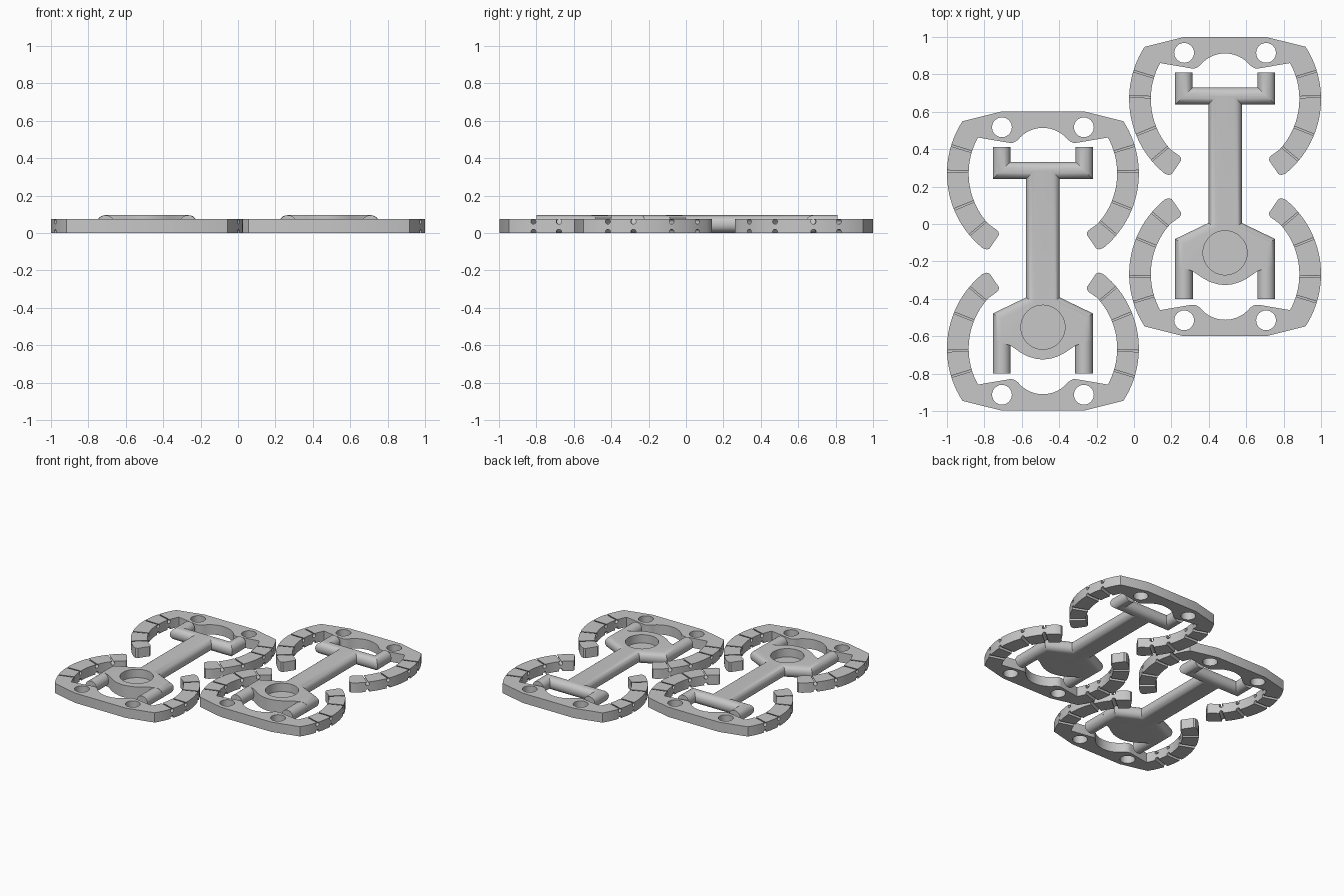
import bpy, bmesh
from math import sin, cos, radians
from mathutils import Matrix

if "Cube" in bpy.data.objects:
    bpy.data.objects.remove(bpy.data.objects["Cube"])

CLAW_H, BAR_H = 0.076, 0.095
ARC_Y = 0.468          # centre of the curved claw arms

GREY = (0.57, 0.57, 0.57, 1)
grey = bpy.data.materials.new("matte grey")
grey.use_nodes = True
grey.diffuse_color = GREY
grey.node_tree.nodes["Principled BSDF"].inputs["Base Color"].default_value = GREY


def arc(cy, r, a0, a1, n):
    return [(r * cos(radians(a0 + (a1 - a0) * i / n)),
             cy + r * sin(radians(a0 + (a1 - a0) * i / n))) for i in range(n + 1)]


def mirrored(half):
    """Close a right-hand outline with its reflection across x = 0."""
    return half + [(-x, y) for x, y in reversed(half) if x > 1e-4]


def prism(bm, outline, z0, z1, matrix=Matrix()):
    """Closed prism with outward faces, whatever the outline's direction."""
    pairs = list(zip(outline, outline[1:] + outline[:1]))
    area = sum(a[0] * b[1] - b[0] * a[1] for a, b in pairs)
    if area * matrix.determinant() < 0:
        outline = outline[::-1]
    low = [bm.verts.new((x, y, z0)) for x, y in outline]
    top = [bm.verts.new((x, y, z1)) for x, y in outline]
    bm.faces.new(low[::-1])
    bm.faces.new(top)
    for i in range(len(low)):
        bm.faces.new((low[i - 1], low[i], top[i], top[i - 1]))
    bmesh.ops.transform(bm, matrix=matrix, verts=low + top)


def make(name, bm):
    bm.normal_update()
    mesh = bpy.data.meshes.new(name)
    bm.to_mesh(mesh)
    bm.free()
    mesh.materials.append(grey)
    ob = bpy.data.objects.new(name, mesh)
    bpy.context.collection.objects.link(ob)
    return ob


def cut(ob, cutter):
    mod = ob.modifiers.new("cut", 'BOOLEAN')
    mod.operation, mod.solver, mod.object = 'DIFFERENCE', 'EXACT', cutter
    bpy.context.view_layer.objects.active = ob
    bpy.ops.object.modifier_apply(modifier=mod.name)
    bpy.data.objects.remove(cutter)


def smooth(ob):
    bpy.ops.object.select_all(action='DESELECT')
    ob.select_set(True)
    bpy.context.view_layer.objects.active = ob
    bpy.ops.object.shade_smooth_by_angle(angle=radians(30))


# claw: straight back, two curved arms and a round bite in the middle
tip = [(0.30, 0.062), (0.285, 0.067), (0.235, 0.14), (0.237, 0.155), (0.245, 0.165)]
half = ([(0, 0.8), (0.219, 0.8)] + arc(ARC_Y, 0.513, 33, -51, 24) + tip
        + arc(ARC_Y, 0.397, -43, 29, 20) + [(0.18, 0.632), (0.162, 0.632), (0.148, 0.638)]
        + arc(0.54, 0.172, 39, 90, 10))
bm = bmesh.new()
prism(bm, mirrored(half), 0, CLAW_H)
claw = make("claw", bm)

# keyhole grooves across the arms, above and below, and the two pin holes
keyhole = [(0.004, 0.05)] + arc(0, 0.014, 72, -252, 14) + [(-0.004, 0.05)]
bm = bmesh.new()
for side in (1, -1):
    flip = Matrix.Scale(side, 4, (1, 0, 0))
    for angle in (17, 1.5, -22, -40):
        turn = (flip @ Matrix.Translation((0, ARC_Y, 0))
                @ Matrix.Rotation(radians(angle - 90), 4, 'Z'))
        for z, up in ((0.061, 1), (0.006, -1)):
            place = turn @ Matrix.Translation((0, 0.46, z)) @ Matrix.Rotation(radians(90 * up), 4, 'X')
            prism(bm, keyhole, -0.1, 0.1, place)
    prism(bm, arc(0, 0.053, 0, 345, 23), -0.05, 0.15,
          flip @ Matrix.Translation((0.219, 0.715, 0)))
cut(claw, make("claw_cutter", bm))
smooth(claw)

# bar: forked head, stem and round-bellied body
half = [(0, 0.53), (0.174, 0.53), (0.174, 0.61), (0.268, 0.61), (0.268, 0.438), (0.09, 0.438),
        (0.09, -0.195), (0.267, -0.28), (0.267, -0.42), (0.174, -0.452),
        (0.115, -0.492), (0.08, -0.51), (0.04, -0.522), (0, -0.527)]
bm = bmesh.new()
prism(bm, mirrored(half), 0, BAR_H)


def rounded(edge):
    a, b = (v.co for v in edge.verts)
    square_end = abs(a.y - b.y) < 1e-4 and a.y > 0.57
    belly = (a.y + b.y) / 2 < -0.42
    return abs(a.z - b.z) < 1e-4 and not square_end and not belly


bmesh.ops.bevel(bm, geom=[e for e in bm.edges if rounded(e)], offset=0.044,
                segments=6, profile=0.5, affect='EDGES', clamp_overlap=False)
bar = make("bar", bm)
# round socket sunk into the body
bm = bmesh.new()
prism(bm, arc(-0.354, 0.118, 0, 352.5, 47), 0.03, 0.2)
cut(bar, make("socket_cutter", bm))
smooth(bar)

# round leg below the body
bm = bmesh.new()
prism(bm, arc(0, BAR_H / 2, 0, 345, 23), 0, 0.2,
      Matrix.Translation((0, -0.402, BAR_H / 2)) @ Matrix.Rotation(radians(90), 4, 'X'))
leg = make("leg", bm)
smooth(leg)


def copy(ob, name, matrix):
    dup = bpy.data.objects.new(name, ob.data)
    dup.matrix_world = matrix
    bpy.context.collection.objects.link(dup)


# two complete sets, each with a claw at both ends
for name, x, y in (("right", -0.487, -0.198), ("left", 0.487, 0.2)):
    spot = Matrix.Translation((x, y, 0))
    copy(bar, name + "_bar", spot)
    copy(claw, name + "_back_claw", spot)
    copy(claw, name + "_front_claw", spot @ Matrix.Rotation(radians(180), 4, 'Z'))
    for side, dx in (("right", -0.22), ("left", 0.22)):
        copy(leg, name + "_bar_" + side + "_leg", spot @ Matrix.Translation((dx, 0, 0)))
for ob in (bar, claw, leg):
    bpy.data.objects.remove(ob)
